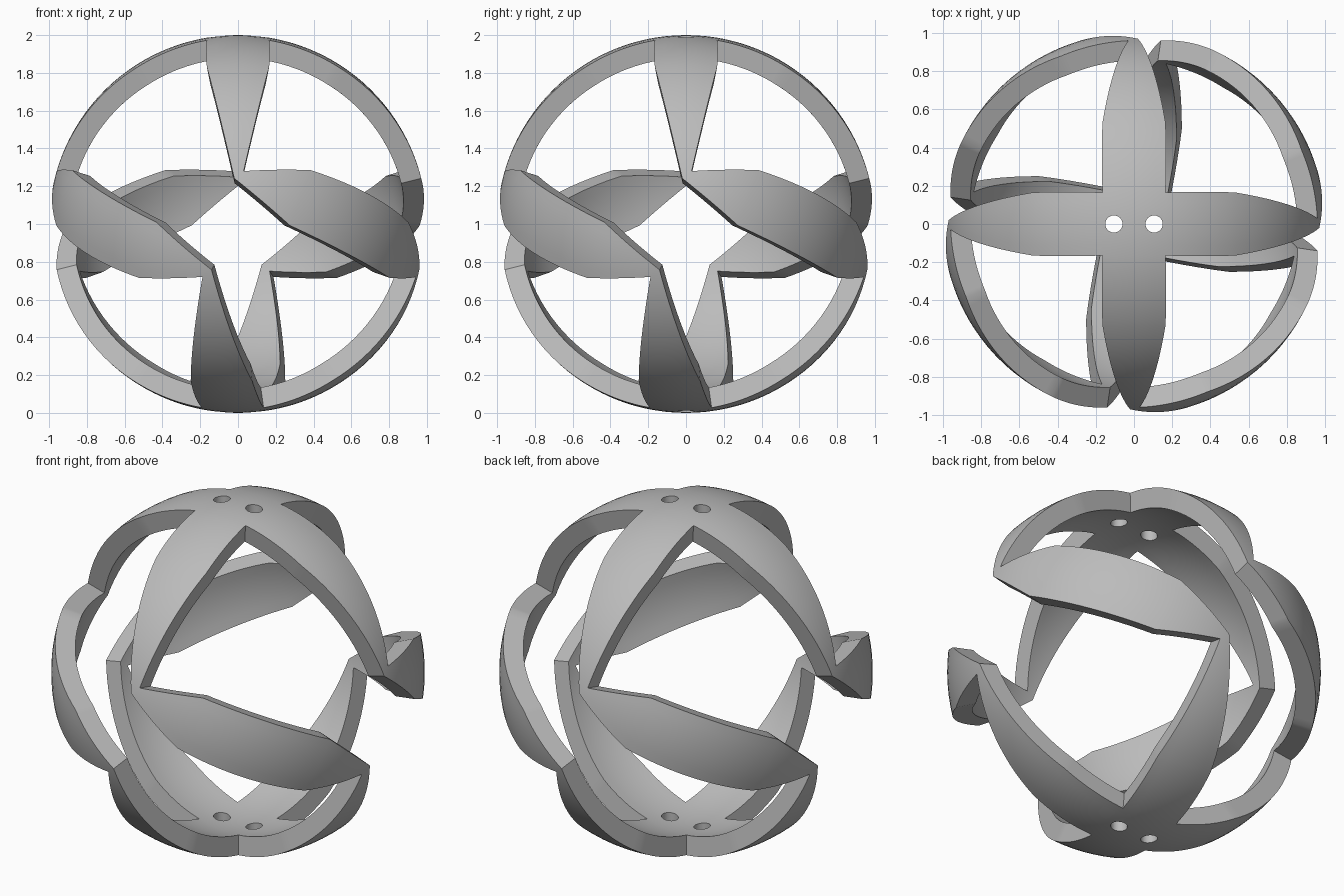
import bpy, bmesh
from math import sqrt, pi, radians
from mathutils import Vector, Matrix

cube = bpy.data.objects.get("Cube")
if cube:
    bpy.data.objects.remove(cube)

INNER = 0.89      # inner radius of the unit shell
HALF = 0.165      # half width of a cross arm
REACH = 0.53      # where an arm starts to taper
ALONG, ACROSS = 14, 6


def from_top(x, y):
    """Point on the unit sphere seen from above."""
    return Vector((x, y, sqrt(1 - x * x - y * y)))


def from_front(x, z):
    """Point on the unit sphere seen from the front."""
    return Vector((x, -sqrt(1 - x * x - z * z), z))


# Corner points of the front arm and of the band that leaves its tip
hub_l, hub_r = from_top(-HALF, -HALF), from_top(HALF, -HALF)
arm_l, arm_r = from_top(-HALF, -REACH), from_top(HALF, -REACH)
tip_l, tip_r = from_front(-0.02, 0.242), from_front(0.03, 0.28)
band_low, band_high = from_front(0.275, -0.008), from_front(0.385, 0.285)

# Half turn about a level axis swaps the top and bottom halves
axis = Matrix.Rotation(radians(-49.75), 4, 'Z') @ Vector((1, 0, 0))
flip = Matrix.Rotation(pi, 4, axis)
quarter = [Matrix.Rotation(k * pi / 2, 4, 'Z') for k in range(4)]

bm = bmesh.new()


def patch(corners, matrix, along=ALONG):
    """Grid of faces on the sphere: start edge a-b, end edge c-d."""
    a, b, c, d = [matrix @ p for p in corners]
    rows = []
    for i in range(along + 1):
        s, e = a.lerp(c, i / along), b.lerp(d, i / along)
        rows.append([bm.verts.new(s.lerp(e, j / ACROSS).normalized())
                     for j in range(ACROSS + 1)])
    for r0, r1 in zip(rows, rows[1:]):
        for j in range(ACROSS):
            bm.faces.new((r0[j], r0[j + 1], r1[j + 1], r1[j]))


for half in (Matrix.Identity(4), flip):
    # Middle of the cross
    back = quarter[2]
    patch((hub_l, hub_r, back @ hub_r, back @ hub_l), half, ACROSS)
    for turn in quarter:
        m = half @ turn
        patch((hub_l, hub_r, arm_l, arm_r), m)            # straight arm
        patch((arm_l, arm_r, tip_l, tip_r), m)            # arm taper
        patch((tip_l, tip_r, band_low, band_high), m)     # band taper
for turn in quarter:
    # Wide middle of each side band
    patch((band_low, band_high, flip @ band_high, flip @ band_low), turn)

# Weld the patches and thicken them towards the centre
bmesh.ops.remove_doubles(bm, verts=bm.verts[:], dist=0.0005)
bmesh.ops.recalc_face_normals(bm, faces=bm.faces[:])
grown = bmesh.ops.extrude_face_region(bm, geom=bm.faces[:], use_keep_orig=True)
for item in grown["geom"]:
    if isinstance(item, bmesh.types.BMVert):
        item.co *= INNER
bmesh.ops.recalc_face_normals(bm, faces=bm.faces[:])
bmesh.ops.translate(bm, verts=bm.verts[:], vec=(0, 0, 1))

mesh = bpy.data.meshes.new("cage_shell")
bm.to_mesh(mesh)
bm.free()
shell = bpy.data.objects.new("cage_shell", mesh)
bpy.context.collection.objects.link(shell)

# Two holes drilled through the top and bottom crosses
for side in (-1, 1):
    bpy.ops.mesh.primitive_cylinder_add(vertices=32, radius=0.045, depth=3,
                                        location=(side * 0.105, 0, 1))
    drill = bpy.context.object
    drill.name = "hole_cutter"
    drill.hide_render = True
    cut = shell.modifiers.new("hole", 'BOOLEAN')
    cut.operation = 'DIFFERENCE'
    cut.solver = 'EXACT'
    cut.object = drill
    bpy.context.view_layer.objects.active = shell
    bpy.ops.object.modifier_apply(modifier=cut.name)
    bpy.data.objects.remove(drill)

# Plain grey finish
grey = bpy.data.materials.new("plain_grey")
grey.use_nodes = True
colour = (0.5, 0.5, 0.5, 1)
grey.diffuse_color = colour
grey.node_tree.nodes["Principled BSDF"].inputs["Base Color"].default_value = colour
shell.data.materials.clear()
shell.data.materials.append(grey)

bpy.ops.object.select_all(action='DESELECT')
shell.select_set(True)
bpy.context.view_layer.objects.active = shell
bpy.ops.object.shade_smooth_by_angle(angle=radians(30))
